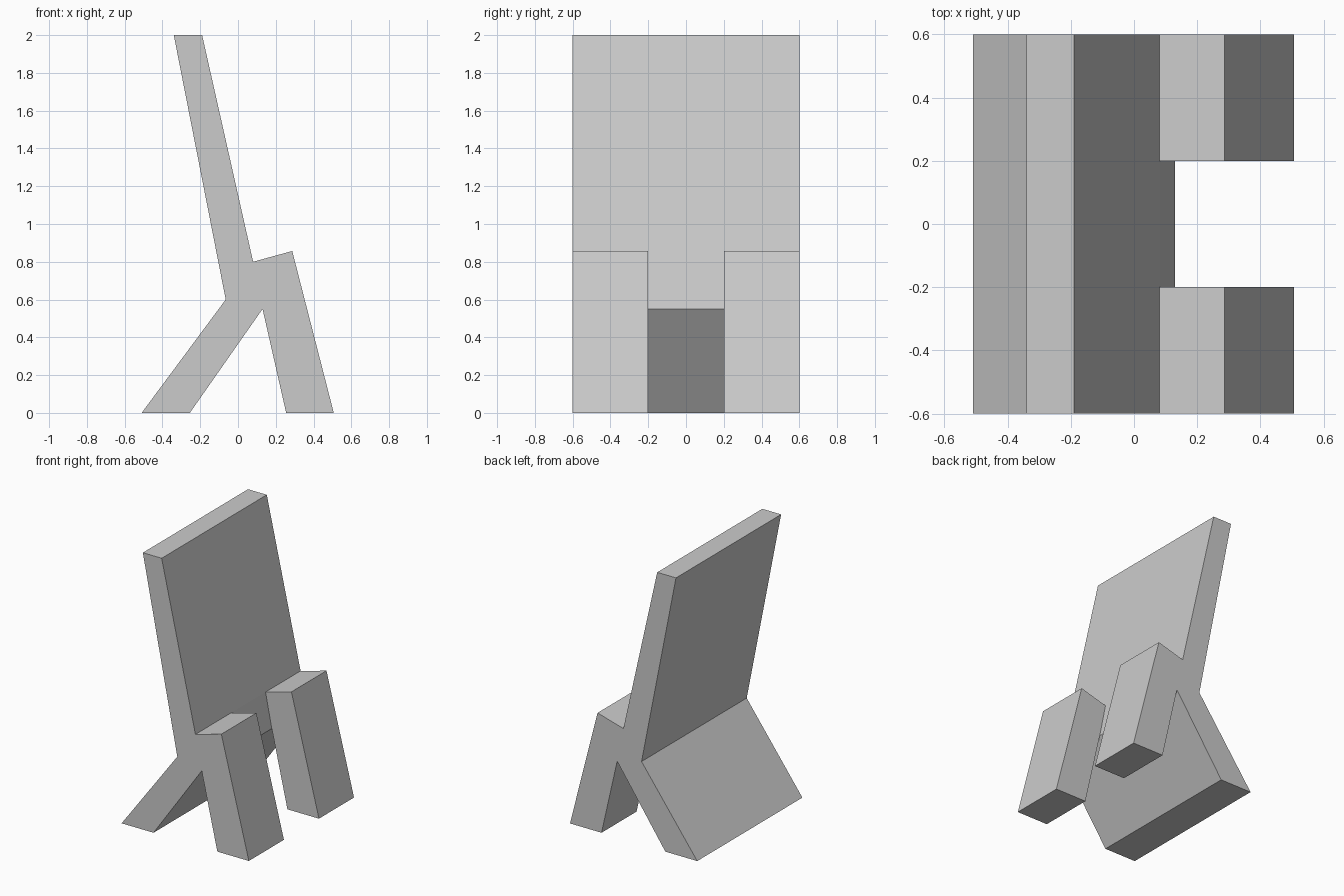
import bpy
import bmesh

cube = bpy.data.objects.get("Cube")
if cube:
    bpy.data.objects.remove(cube, do_unlink=True)

grey = bpy.data.materials.new("light grey")
grey.use_nodes = True
colour = (0.6, 0.6, 0.6, 1)
grey.diffuse_color = colour
grey.node_tree.nodes["Principled BSDF"].inputs["Base Color"].default_value = colour


def slab(name, profile, levels, joint, open_bands):
    """Sweep an xz profile through y levels, leaving its joint edge open on some bands."""
    bm = bmesh.new()
    rows = [[bm.verts.new((x, y, z)) for x, z in profile] for y in levels]
    bm.faces.new(rows[0])
    bm.faces.new(rows[-1])
    for band, (a, b) in enumerate(zip(rows, rows[1:])):
        for i in range(len(profile)):
            if i == joint and band in open_bands:
                continue
            j = (i + 1) % len(profile)
            bm.faces.new((a[i], a[j], b[j], b[i]))
    bmesh.ops.recalc_face_normals(bm, faces=bm.faces)
    # Flat strips of the same plane become single faces
    bmesh.ops.dissolve_limit(bm, angle_limit=0.001, verts=bm.verts, edges=bm.edges)
    mesh = bpy.data.meshes.new(name)
    bm.to_mesh(mesh)
    bm.free()
    mesh.materials.append(grey)
    obj = bpy.data.objects.new(name, mesh)
    bpy.context.collection.objects.link(obj)


seat_edge, crotch = (0.08, 0.8), (0.13, 0.55)

# Leaning back panel with the splayed rear leg in one bent board
back = [(-0.51, 0), (-0.255, 0), crotch, seat_edge, (-0.19, 2), (-0.34, 2), (-0.065, 0.6)]
slab("back_and_rear_leg", back, (-0.6, -0.2, 0.2, 0.6), 2, (0, 2))

# Pair of front legs with sloped tops
leg = [crotch, (0.255, 0), (0.507, 0), (0.287, 0.857), seat_edge]
for name, y in (("right_front_leg", -0.6), ("left_front_leg", 0.2)):
    slab(name, leg, (y, y + 0.4), 4, (0,))
